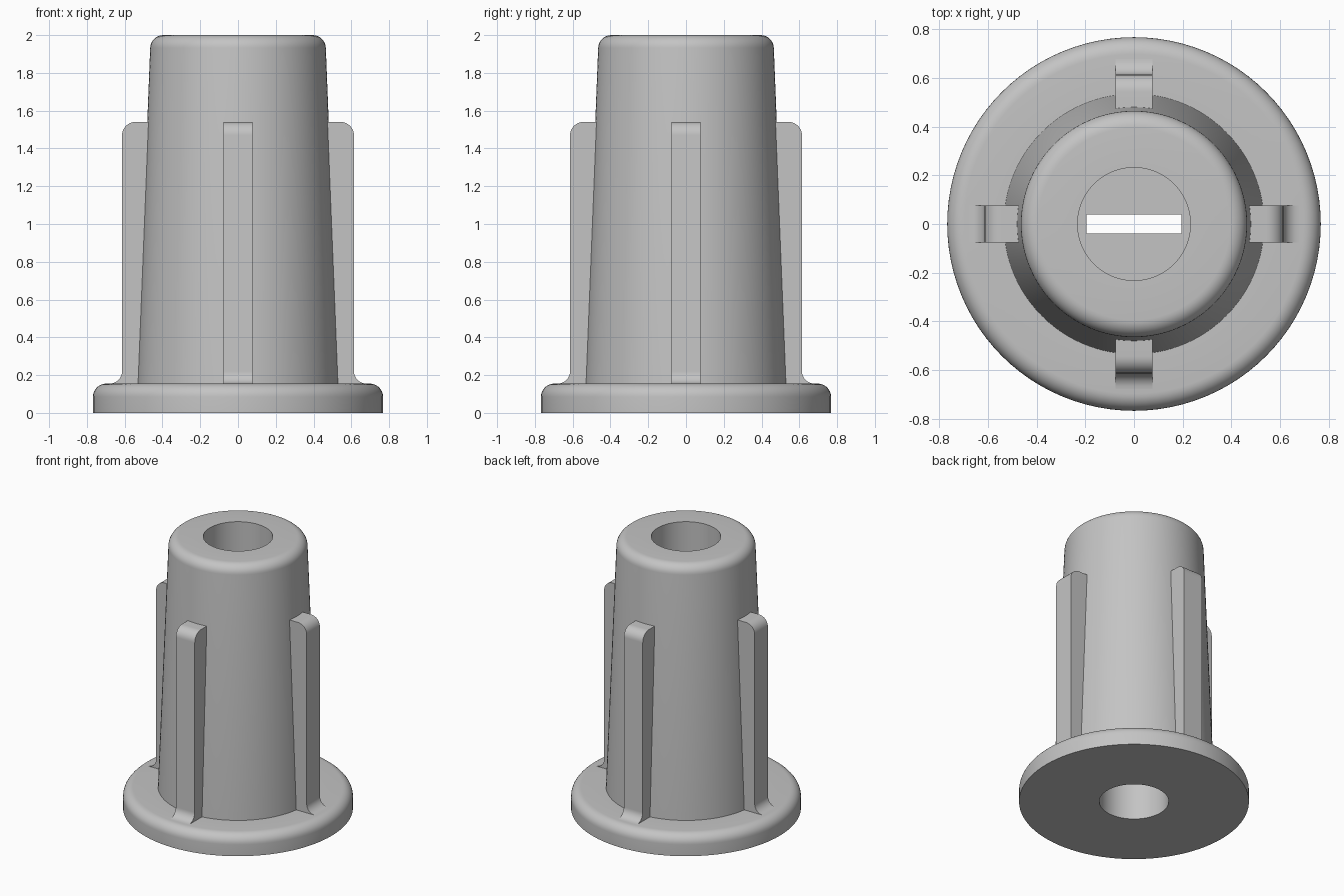
import bpy
import bmesh
import math
from mathutils import Matrix, Vector

if "Cube" in bpy.data.objects:
    bpy.data.objects.remove(bpy.data.objects["Cube"], do_unlink=True)

grey = bpy.data.materials.new("plain grey")
grey.use_nodes = True
colour = (0.55, 0.55, 0.55, 1)
grey.diffuse_color = colour
grey.node_tree.nodes["Principled BSDF"].inputs["Base Color"].default_value = colour


def add_object(name, bm):
    bmesh.ops.recalc_face_normals(bm, faces=bm.faces)
    mesh = bpy.data.meshes.new(name)
    bm.to_mesh(mesh)
    bm.free()
    mesh.materials.append(grey)
    obj = bpy.data.objects.new(name, mesh)
    bpy.context.collection.objects.link(obj)
    return obj


def smooth(obj):
    bpy.ops.object.select_all(action="DESELECT")
    obj.select_set(True)
    bpy.context.view_layer.objects.active = obj
    bpy.ops.object.shade_smooth_by_angle(angle=math.radians(30))


def arc(x, z, r, start, end, steps=8):
    angles = [math.radians(start + (end - start) * i / steps) for i in range(steps + 1)]
    return [(x + r * math.cos(a), z + r * math.sin(a)) for a in angles]


def lathe(profile, segments=96):
    bm = bmesh.new()
    verts = [bm.verts.new((x, 0, z)) for x, z in profile]
    edges = [bm.edges.new(pair) for pair in zip(verts, verts[1:])]
    bmesh.ops.spin(bm, geom=verts + edges, cent=(0, 0, 0), axis=(0, 0, 1),
                   angle=math.tau, steps=segments, use_merge=False)
    bmesh.ops.remove_doubles(bm, verts=bm.verts, dist=1e-4)
    return bm


# Flanged tapered body, bored from both ends with a web left between
flange_r, flange_h, bore_r = 0.768, 0.155, 0.232
web_low, web_high = 0.7, 1.3
profile = [(0, web_low), (bore_r, web_low), (bore_r, 0), (flange_r, 0)]
profile += arc(flange_r - 0.07, flange_h - 0.07, 0.07, 0, 90)
profile += [(0.535, flange_h)]
profile += arc(0.395, 1.93, 0.07, 2, 90)
profile += [(bore_r, 2), (bore_r, web_high), (0, web_high)]
body = add_object("tapered_body", lathe(profile))

# Slot through the web
bm = bmesh.new()
bmesh.ops.create_cube(bm, size=1, matrix=Matrix.Translation((0, 0, 1))
                      @ Matrix.Diagonal((0.39, 0.08, 1, 1)))
cutter = add_object("slot_cutter", bm)
cutter.hide_render = True
cut = body.modifiers.new("slot", "BOOLEAN")
cut.operation = "DIFFERENCE"
cut.solver = "EXACT"
cut.object = cutter
bpy.context.view_layer.objects.active = body
bpy.ops.object.modifier_apply(modifier=cut.name)
bpy.data.objects.remove(cutter, do_unlink=True)
smooth(body)

# Four upright ribs, rounded at the top and filleted into the flange
rib_r, rib_top, half_width = 0.614, 1.54, 0.077
outline = [(0.42, rib_top)]
outline += arc(rib_r - 0.07, rib_top - 0.07, 0.07, 90, 0)
outline += arc(rib_r + 0.065, flange_h + 0.065, 0.065, 180, 270)
outline += [(rib_r + 0.065, flange_h - 0.02), (0.42, flange_h - 0.02)]
for i, side in enumerate(("left", "back", "right", "front")):
    bm = bmesh.new()
    face = bm.faces.new([bm.verts.new((x, -half_width, z)) for x, z in outline])
    grown = bmesh.ops.extrude_face_region(bm, geom=[face])
    moved = [v for v in grown["geom"] if isinstance(v, bmesh.types.BMVert)]
    bmesh.ops.translate(bm, verts=moved, vec=Vector((0, 2 * half_width, 0)))
    bmesh.ops.rotate(bm, verts=bm.verts, matrix=Matrix.Rotation(i * math.pi / 2, 3, "Z"))
    smooth(add_object(side + "_rib", bm))
